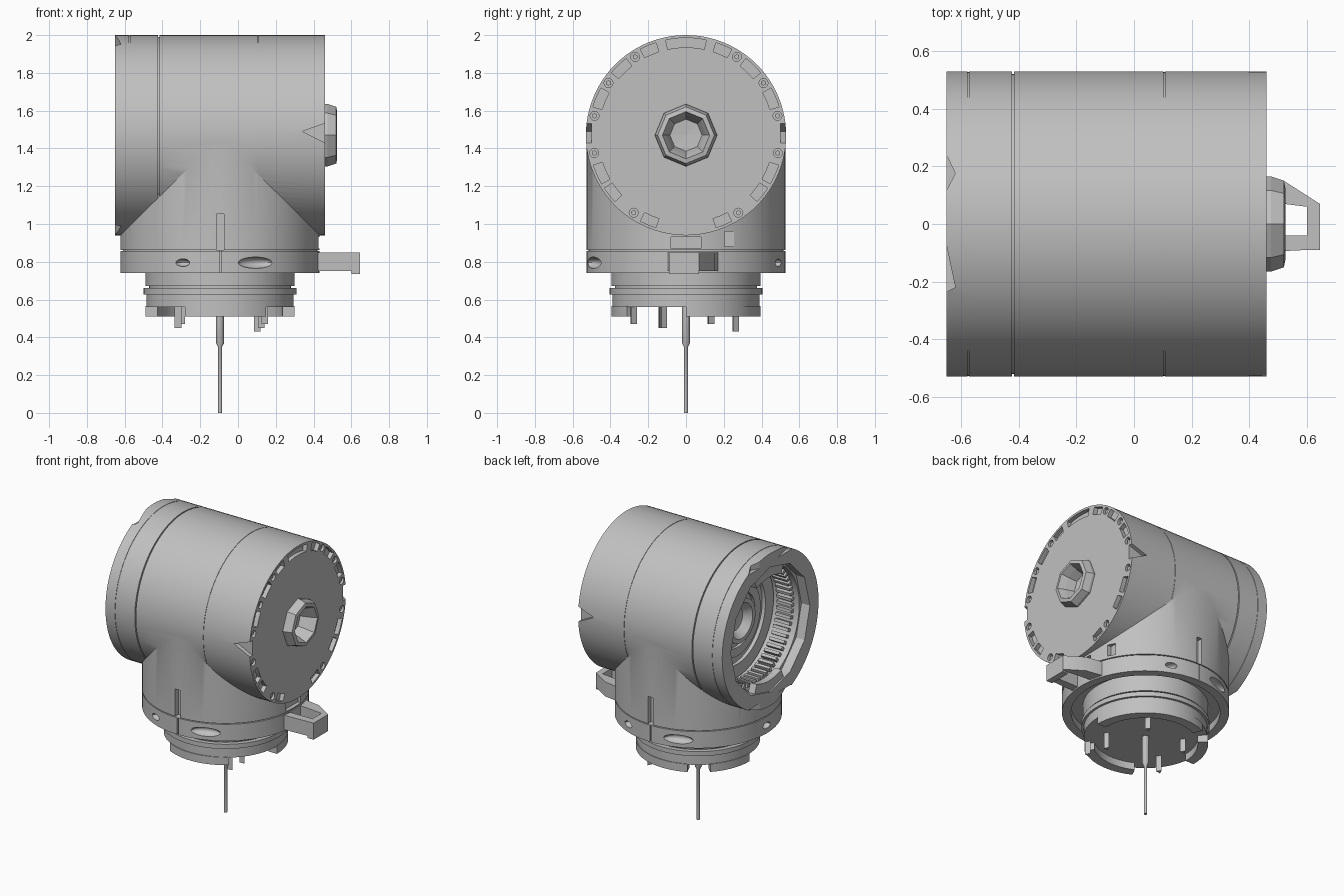
import bpy, bmesh, math
from mathutils import Matrix

cube = bpy.data.objects.get("Cube")
if cube:
    bpy.data.objects.remove(cube, do_unlink=True)

grey = bpy.data.materials.new("machined_grey")
grey.use_nodes = True
colour = (0.53, 0.53, 0.53, 1)
grey.diffuse_color = colour
grey.node_tree.nodes["Principled BSDF"].inputs["Base Color"].default_value = colour

WORLD = Matrix()
NECK = Matrix.Translation((-0.095, 0, 0))
BARREL = Matrix.Translation((0, 0, 1.47)) @ Matrix.Rotation(math.pi / 2, 4, 'Y')
SIDE = Matrix.Translation((0, 0, 1.47)) @ Matrix.Rotation(math.pi / 2, 4, 'X')


def finish(name, bm, frame=WORLD):
    bmesh.ops.recalc_face_normals(bm, faces=bm.faces)
    bm.transform(frame)
    mesh = bpy.data.meshes.new(name)
    bm.to_mesh(mesh)
    bm.free()
    mesh.materials.append(grey)
    ob = bpy.data.objects.new(name, mesh)
    bpy.context.collection.objects.link(ob)
    return ob


def lathe(name, profile, frame, steps=96):
    """Spin (radius, height) points around local z."""
    bm = bmesh.new()
    vs = [bm.verts.new((r, 0, h)) for r, h in profile]
    edges = [bm.edges.new(p) for p in zip(vs, vs[1:])]
    bmesh.ops.spin(bm, geom=vs + edges, cent=(0, 0, 0), axis=(0, 0, 1),
                   angle=math.tau, steps=steps)
    bmesh.ops.remove_doubles(bm, verts=bm.verts, dist=0.0002)
    return finish(name, bm, frame)


def prism(bm, outline, h0, h1):
    low = [bm.verts.new((x, y, h0)) for x, y in outline]
    high = [bm.verts.new((x, y, h1)) for x, y in outline]
    bm.faces.new(low[::-1])
    bm.faces.new(high)
    for i in range(len(low)):
        j = (i + 1) % len(low)
        bm.faces.new((low[i], low[j], high[j], high[i]))


def arc(bm, r0, r1, h0, h1, a0, a1):
    """Solid ring sector, angles in degrees."""
    n = max(2, int((a1 - a0) / 4))
    angles = [math.radians(a0 + (a1 - a0) * i / n) for i in range(n + 1)]
    pts = [(r1 * math.cos(a), r1 * math.sin(a)) for a in angles]
    pts += [(r0 * math.cos(a), r0 * math.sin(a)) for a in reversed(angles)]
    prism(bm, pts, h0, h1)


def disc(bm, x, y, r, h0, h1, n):
    prism(bm, [(x + r * math.cos(math.tau * i / n), y + r * math.sin(math.tau * i / n))
               for i in range(n)], h0, h1)


def box(bm, centre, size):
    m = Matrix.Translation(centre) @ Matrix.Diagonal((*size, 1))
    bmesh.ops.create_cube(bm, size=1, matrix=m)


def combine(target, other, operation):
    mod = target.modifiers.new("combine", 'BOOLEAN')
    mod.operation, mod.solver, mod.object = operation, 'EXACT', other
    bpy.context.view_layer.update()
    bpy.context.view_layer.objects.active = target
    bpy.ops.object.modifier_apply(modifier=mod.name)
    bpy.data.objects.remove(other, do_unlink=True)


def cut(bm, frame):
    combine(housing, finish("cutter", bm, frame), 'DIFFERENCE')


# Horizontal barrel with fine seams
R = 0.53
profile = [(0, 0.46), (R, 0.46)]
for x, w, d in [(0.105, 0.002, 0.003), (-0.42, 0.004, 0.01), (-0.575, 0.002, 0.003)]:
    profile += [(R, x + w), (R - d, x + w), (R - d, x - w), (R, x - w)]
profile += [(R, -0.65), (0, -0.65)]
housing = lathe("housing", profile, BARREL)

# Vertical neck, collar and stepped plug, merged into the barrel
N = 0.5275
neck = lathe("neck", [(0, 1.47), (N, 1.47), (N, 0.862), (0.515, 0.862), (0.515, 0.856),
                      (N, 0.856), (N, 0.74), (0.47, 0.74), (0.47, 0.79), (0.395, 0.79),
                      (0.395, 0.672), (0.375, 0.672), (0.375, 0.66), (0.405, 0.66),
                      (0.405, 0.628), (0.39, 0.628), (0.39, 0.56), (0, 0.56)], NECK)
combine(housing, neck, 'UNION')

# Open end: faceted mouth, round cavity, wedge notches in the lip
bm = bmesh.new()
disc(bm, 0, 0, 0.435, -0.7, -0.585, 12)
cut(bm, BARREL)
bm = bmesh.new()
disc(bm, 0, 0, 0.41, -0.6, -0.36, 72)
cut(bm, BARREL)
bm = bmesh.new()
for low, high in ((1.94, 2.1), (0.85, 1.0)):
    prism(bm, [(-0.66, 0.26), (-0.62, 0.175), (-0.66, 0.1)], low, high)
    prism(bm, [(-0.66, -0.03), (-0.62, -0.22), (-0.66, -0.24)], low, high)
cut(bm, WORLD)

# Closed end: rounded rim pockets, screw holes and a hub socket
SCREWS = (57, 34, 12, -11, -56)
POCKETS = ((67, 5), (46, 6), (23, 6), (-24, 6), (-38, 5), (-67, 5))
bm = bmesh.new()
arc(bm, 0.465, 0.515, 0.43, 0.5, 168, 192)
for s in (-1, 1):
    for mid, half in POCKETS:
        a = s * (mid + 90)
        arc(bm, 0.465, 0.515, 0.43, 0.5, a - half, a + half)
corners = [e for e in bm.edges if abs(e.verts[0].co.z - e.verts[1].co.z) > 0.01
           and e.calc_face_angle(0) > 1]
bmesh.ops.bevel(bm, geom=corners, offset=0.015, segments=3, profile=0.5, affect='EDGES')
cut(bm, BARREL)

bm = bmesh.new()
screws = bmesh.new()
disc(bm, 0, 0, 0.11, 0.4, 0.5, 10)
for s in (-1, 1):
    for mid in SCREWS:
        a = math.radians(s * (mid + 90))
        x, y = 0.495 * math.cos(a), 0.495 * math.sin(a)
        disc(bm, x, y, 0.024, 0.42, 0.5, 12)
        disc(screws, x, y, 0.014, 0.415, 0.45, 6)
cut(bm, BARREL)
finish("rim_screws", screws, BARREL)

# Pointed notches on both flanks of the closed end
bm = bmesh.new()
for low, high in ((-0.56, -0.5), (0.5, 0.56)):
    prism(bm, [(0.48, 0.07), (0.34, 0.02), (0.48, -0.05)], low, high)
cut(bm, SIDE)

# Slots and seams of the neck, recesses behind the lug
bm = bmesh.new()
for s in (-1, 1):
    box(bm, (0, s * 0.53, 0.957), (0.04, 0.08, 0.19))
    box(bm, (0, s * 0.53, 0.79), (0.008, 0.03, 0.13))
box(bm, (0.49, 0.23, 0.92), (0.07, 0.05, 0.08))
box(bm, (0.52, 0, 0.9), (0.04, 0.16, 0.06))
cut(bm, NECK)

# Oval pockets around the collar
bm = bmesh.new()
for deg, half in ((-69, 0.1), (-112, 0.04), (111, 0.1), (68, 0.04), (180, 0.04)):
    m = (Matrix.Rotation(math.radians(deg), 4, 'Z') @ Matrix.Translation((0.53, 0, 0.795))
         @ Matrix.Diagonal((0.045, half, 0.03 if half > 0.05 else 0.02, 1)))
    bmesh.ops.create_uvsphere(bm, u_segments=20, v_segments=12, radius=1, matrix=m)
cut(bm, NECK)

# Faceted hub with a deep socket on the closed end
lathe("end_hub", [(0.115, 0.455), (0.165, 0.455), (0.165, 0.475), (0.15, 0.52),
                  (0.125, 0.525), (0.105, 0.48), (0.085, 0.42), (0, 0.415)], BARREL, 8)

# Gear ring, clips and socket inside the mouth
bm = bmesh.new()
for i in range(60):
    arc(bm, 0.38, 0.412, -0.545, -0.43, i * 6, i * 6 + 3)
finish("gear_teeth", bm, BARREL)
lathe("socket_rings", [(0.4, -0.358), (0.4, -0.395), (0.31, -0.395), (0.31, -0.37),
                       (0.25, -0.37), (0.25, -0.4), (0.19, -0.4), (0.19, -0.38),
                       (0.15, -0.38), (0.15, -0.43), (0.12, -0.43), (0.08, -0.38),
                       (0, -0.365)], BARREL, 48)
bm = bmesh.new()
for mid in (0, 180):
    arc(bm, 0.36, 0.45, -0.64, -0.59, mid - 22, mid + 22)
finish("mouth_clips", bm, BARREL)

# Side lug with an open middle
bm = bmesh.new()
prism(bm, [(0.4, 0.17), (0.52, 0.15), (0.645, 0.07), (0.6, 0.06), (0.52, 0.07), (0.4, 0.08)],
      0.75, 0.85)
prism(bm, [(0.6, -0.09), (0.645, -0.09), (0.645, 0.07), (0.6, 0.06)], 0.735, 0.85)
prism(bm, [(0.4, -0.1), (0.6, -0.09), (0.6, -0.04), (0.4, -0.04)], 0.75, 0.85)
finish("side_lug", bm)

# Bayonet tabs under the plug
bm = bmesh.new()
for a0, a1 in ((0, 115), (136, 180), (242, 308)):
    arc(bm, 0.33, 0.395, 0.51, 0.565, a0, a1)
finish("bayonet_tabs", bm, NECK)

# Contact pins and central probe
bm = bmesh.new()
for x, y, low in ((-0.32, -0.13, 0.45), (0.14, -0.28, 0.47), (0.1, 0.26, 0.43),
                  (-0.3, 0.13, 0.47), (0.12, -0.12, 0.45)):
    prism(bm, [(x - 0.015, y - 0.015), (x + 0.02, y - 0.01), (x, y + 0.02)], low, 0.57)
finish("contact_pins", bm)
lathe("centre_probe", [(0, 0.57), (0.022, 0.57), (0.022, 0.37), (0.011, 0.35),
                       (0.011, 0), (0, 0)], NECK, 12)

# Smooth curves, sharp edges; hub stays faceted
bpy.ops.object.select_all(action='DESELECT')
for ob in bpy.context.scene.objects:
    if ob.type == 'MESH' and ob.name != "end_hub":
        ob.select_set(True)
        bpy.context.view_layer.objects.active = ob
bpy.ops.object.shade_smooth_by_angle(angle=math.radians(28))
